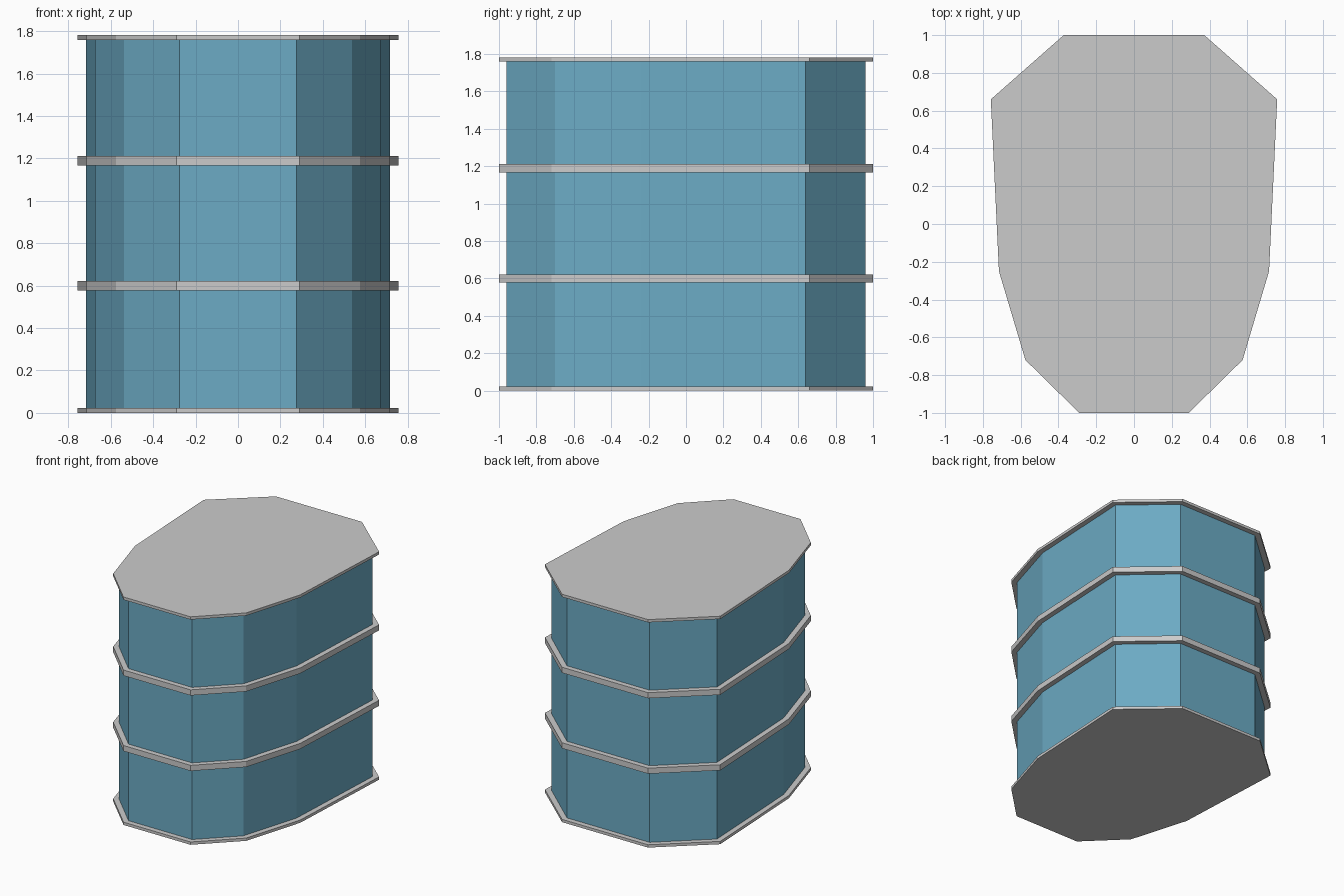
import bpy
import bmesh

cube = bpy.data.objects.get("Cube")
if cube:
    bpy.data.objects.remove(cube, do_unlink=True)


def make_material(name, colour):
    mat = bpy.data.materials.new(name)
    mat.use_nodes = True
    mat.diffuse_color = colour
    mat.node_tree.nodes["Principled BSDF"].inputs["Base Color"].default_value = colour
    return mat


def prism(name, half, bottom, top, mat):
    """Extrude a half outline, mirrored across x, between two heights."""
    outline = half + [(-x, y) for x, y in reversed(half)]
    bm = bmesh.new()
    face = bm.faces.new([bm.verts.new((x, y, bottom)) for x, y in outline])
    result = bmesh.ops.extrude_face_region(bm, geom=[face], use_keep_orig=True)
    verts = [v for v in result["geom"] if isinstance(v, bmesh.types.BMVert)]
    bmesh.ops.translate(bm, verts=verts, vec=(0, 0, top - bottom))
    bmesh.ops.recalc_face_normals(bm, faces=bm.faces)
    mesh = bpy.data.meshes.new(name)
    bm.to_mesh(mesh)
    bm.free()
    mesh.materials.append(mat)
    obj = bpy.data.objects.new(name, mesh)
    bpy.context.collection.objects.link(obj)
    return obj


grey = make_material("light grey concrete", (0.6, 0.6, 0.6, 1))
blue = make_material("blue glass", (0.15, 0.41, 0.56, 1))

# Right halves of the floor slab and the recessed glass wall, front to back
slab_half = [(0.29, -1), (0.575, -0.72), (0.715, -0.25), (0.758, 0.66), (0.372, 1)]
glass_half = [(0.275, -0.96), (0.538, -0.70), (0.675, -0.243), (0.717, 0.64), (0.357, 0.96)]

# Slabs: thin at the base and roof, thicker between storeys
slabs = {
    "base_slab": (0, 0.022),
    "first_floor_slab": (0.577, 0.621),
    "second_floor_slab": (1.167, 1.211),
    "roof_slab": (1.76, 1.782),
}
for name, (bottom, top) in slabs.items():
    prism(name, slab_half, bottom, top, grey)

# Glass storeys fill the gaps between neighbouring slabs
levels = list(slabs.values())
storeys = ("lower", "middle", "upper")
for storey, below, above in zip(storeys, levels, levels[1:]):
    prism(storey + "_glass_wall", glass_half, below[1], above[0], blue)
